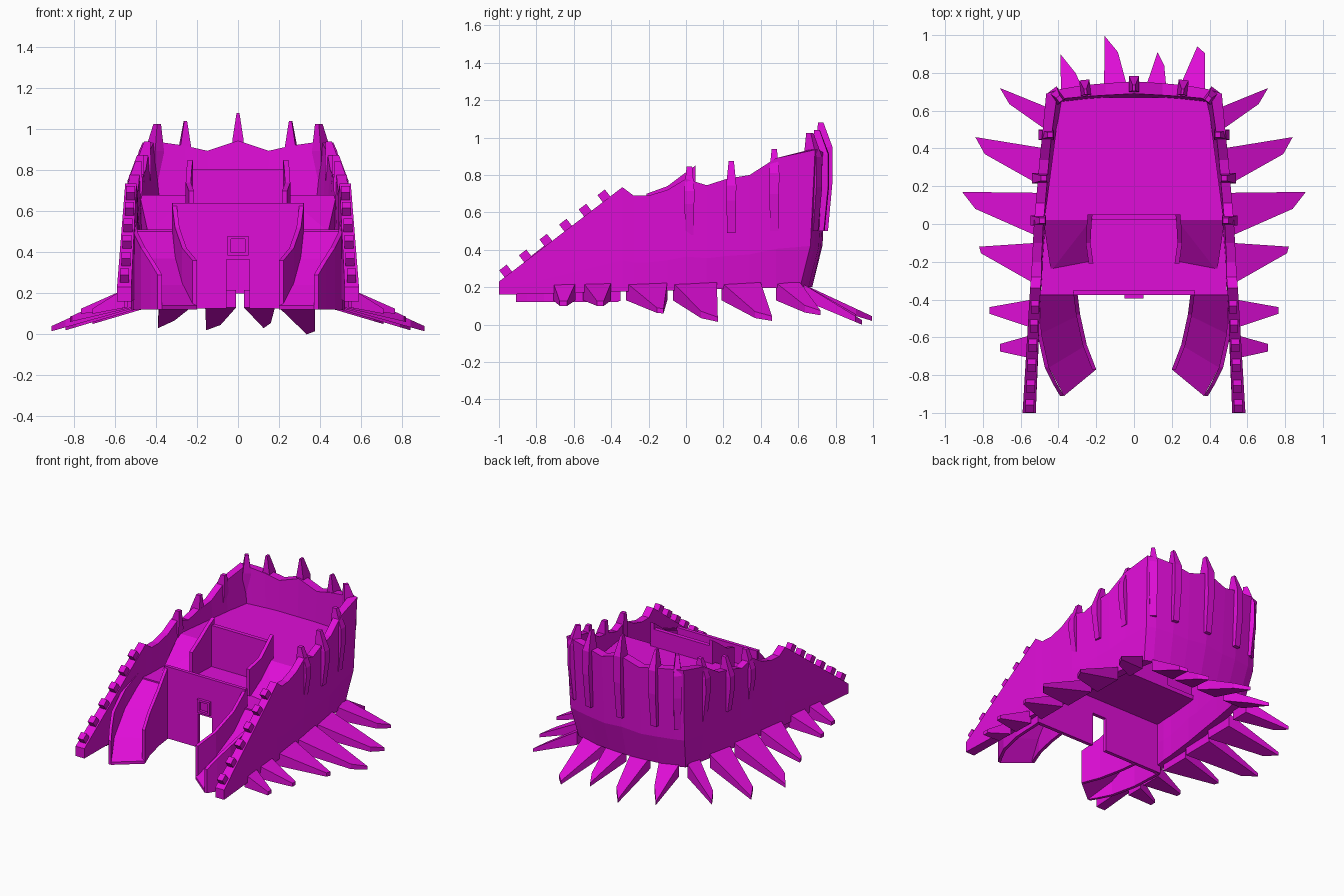
import bpy, bmesh
from mathutils import Vector

if "Cube" in bpy.data.objects:
    bpy.data.objects.remove(bpy.data.objects["Cube"])

mat = bpy.data.materials.new("magenta")
mat.diffuse_color = (0.74, 0.004, 0.68, 1)
mat.use_nodes = True
mat.node_tree.nodes["Principled BSDF"].inputs["Base Color"].default_value = mat.diffuse_color


def finish(name, bm, mirror=False):
    bmesh.ops.recalc_face_normals(bm, faces=bm.faces)
    me = bpy.data.meshes.new(name)
    bm.to_mesh(me)
    bm.free()
    me.materials.append(mat)
    ob = bpy.data.objects.new(name, me)
    bpy.context.collection.objects.link(ob)
    if mirror:
        m = ob.modifiers.new("Mirror", 'MIRROR')
        m.use_mirror_merge = False
    return ob


def hull(name, pts, mirror=False):
    bm = bmesh.new()
    vs = [bm.verts.new(p) for p in pts]
    res = bmesh.ops.convex_hull(bm, input=vs)
    junk = {g for g in res["geom_interior"] if isinstance(g, bmesh.types.BMVert)}
    bmesh.ops.delete(bm, geom=list(junk), context='VERTS')
    return finish(name, bm, mirror)


def box(name, x0, x1, y0, y1, z0, z1, mirror=False):
    return hull(name, [(x, y, z) for x in (x0, x1) for y in (y0, y1) for z in (z0, z1)], mirror)


def loft(name, rings, mirror=False):
    bm = bmesh.new()
    rs = [[bm.verts.new(p) for p in r] for r in rings]
    n = len(rs[0])
    for a, b in zip(rs, rs[1:]):
        for i in range(n):
            bm.faces.new((a[i], a[(i + 1) % n], b[(i + 1) % n], b[i]))
    bm.faces.new(rs[0])
    bm.faces.new(rs[-1])
    return finish(name, bm, mirror)


# Outer wall: stations (outer x, outer y, inner x, inner y, top z), front to back centre
stations = [
    (.59, -1, .52, -1, .23), (.55, -.34, .495, -.34, .735), (.545, -.28, .49, -.28, .69),
    (.54, -.2, .49, -.2, .69), (.535, -.1, .485, -.1, .72), (.53, 0, .48, 0, .78),
    (.52, .11, .47, .11, .745), (.51, .22, .46, .22, .78), (.50, .34, .45, .34, .80),
    (.485, .48, .435, .48, .89), (.465, .69, .41, .66, .935),
    (.40, .712, .365, .665, .935), (.27, .735, .26, .675, .92),
    (.15, .745, .15, .682, .895), (0, .755, 0, .69, .945)]


def wall_ring(s, sx):
    xo, yo, xi, yi, zt = s
    t = max(0, min(1, (yo + .4) / 1.1))
    zb = .16 + .04 * max(0, min(1, (yo + 1) / 1.6))
    back = 1 if yo > .65 else 0
    zm = zb + (zt - zb) * .3
    kx = xo / .465 if back else 1          # fade sideways taper toward the back centre
    lean = .05 * t * kx
    return [(sx * xo, yo, zt), (sx * (xo - .012 * t * kx), yo - .025 * back, zm),
            (sx * (xo - .04 * t * kx), yo - .08 * back, zb),
            (sx * (xi - lean), yi - .03 * back, zb),
            (sx * (xi - lean), yi - .025 * back, zm), (sx * xi, yi, zt)]


loft("outer_wall", [wall_ring(s, 1) for s in stations] + [wall_ring(s, -1) for s in stations[-2::-1]])

# Floors, front wall with door, inner panel
hull("upper_floor", [(sx * x, y, z) for sx in (1, -1) for x, y in ((.39, .67), (.475, .02))
                     for z in (.65, .68)])
box("lower_floor", -.49, .49, -.36, .05, .48, .51)
box("upper_panel", -.24, .24, .02, .05, .50, .805)
box("front_wall_side", .055, .32, -.375, -.35, .125, .64, True)
box("front_wall_outer", .32, .52, -.375, -.35, .125, .51, True)
box("front_wall_top", -.055, .055, -.375, -.35, .365, .64)
box("window_frame_side", .035, .05, -.395, -.37, .385, .48, True)
for z in (.385, .465):
    box("window_frame_bar", -.05, .05, -.395, -.37, z, z + .015)

# Lower curved ramps, open underneath, with walled rails down to the ground
inner = [(.30, -.36), (.285, -.48), (.25, -.64), (.20, -.77)]
outer = [(.50, -.36), (.49, -.58), (.45, -.76), (.37, -.91)]
ramp_z = [.51, .37, .24, .14]
loft("lower_ramp", [[(a[0], a[1], z - .02), (a[0], a[1], z), (b[0], b[1], z), (b[0], b[1], z - .02)]
                    for a, b, z in zip(inner, outer, ramp_z)], True)


def rail(name, path, tops, w, base):
    loft(name, [[(x, y, base), (x, y, z), (x + w, y, z), (x + w, y, base)]
                for (x, y), z in zip(path, tops)], True)


rail("lower_inner_rail", inner, [.64, .52, .42, .36], .022, .12)
rail("lower_outer_rail", outer[:3] + [(.405, -.85), outer[3]], [.58, .50, .42, .35, .29], .022, .12)

# Upper ramps with rails
hull("upper_ramp", [(.23, -.21, .5), (.44, -.25, .5), (.23, .03, .5), (.48, .03, .5),
                    (.23, .02, .68), (.48, .02, .68)], True)
rail("upper_rail", [(.22, .05), (.225, 0), (.23, -.1), (.215, -.21)],
     [.85, .815, .74, .70], .025, .5)

# Ground spikes on the sides: (tip, blunt corner, base rear y, base front y, base x, tip z)
for tip, kink, y1, y0, bx, tz in [
        ((.71, .72), (.66, .635), .61, .48, .44, .05), ((.84, .46), (.79, .37), .40, .19, .47, .02),
        ((.91, .17), (.84, .08), .165, -.07, .50, .015), ((.82, -.12), (.81, -.155), -.10, -.32, .52, .06),
        ((.765, -.44), (.765, -.475), -.40, -.55, .54, .10), ((.71, -.635), (.71, -.675), -.59, -.71, .55, .10)]:
    pts = [(bx, y, z) for y in (y0, y1) for z in (.13, .225)]
    for x, y in (tip, kink):
        f = (x - bx) / (tip[0] - bx)
        pts += [(x, y, .13 + f * (tz - .13)), (x, y, .225 + f * (tz - .2))]
    hull("side_spike", pts, True)

# Ground spikes at the back: (tip, blunt corner, base left x, base right x, tip z)
for tip, kink, x0, x1, tz in [
        ((-.39, .90), (-.31, .80), -.385, -.23, .03), ((-.155, .995), (-.085, .91), -.16, -.01, .02),
        ((.125, .91), (.16, .84), .03, .18, .03), ((.335, .94), (.375, .905), .20, .375, 0)]:
    pts = [(x, .63, z) for x in (x0, x1) for z in (.13, .215)]
    for x, y in (tip, kink):
        f = (y - .63) / (tip[1] - .63)
        pts += [(x, y, .13 + f * (tz - .13)), (x, y, .215 + f * (tz - .19))]
    hull("back_spike", pts)


# Pointed wall ribs: position on the wall face, outward direction, bottom and top z
def rib(x, y, nx, ny, z0, z1, tip, mirror=True):
    n = Vector((nx, ny, 0)).normalized()
    s = Vector((-n.y, n.x, 0))
    pts = []
    for z, d0, d1, w in ((z0, -.03, .004, .022), (z0 + .45 * (z1 - z0), -.045, .028, .026),
                         (z1 - .13, -.055, .028, .027), (z1, -.05, -.02, tip)):
        for d in (d0, d1):
            for k in (-w, w):
                pts.append(Vector((x, y, z)) + n * d + s * k)
    hull("wall_rib", pts, mirror)


rib(.52, .018, 1, 0, .48, .845, .015)
rib(.512, .242, 1, 0, .49, .875, .014)
rib(.478, .472, 1, 0, .50, .94, .014)
rib(.415, .69, .6, .8, .50, 1.025, .012)
rib(.26, .735, .1, 1, .50, 1.04, .007)
rib(0, .755, 0, 1, .50, 1.08, .007, False)

# Stud blocks along the sloping wall tops
slope = Vector((0, .66, .505)).normalized()
up = Vector((0, -slope.z, slope.y))
for y in (-.95, -.845, -.735, -.63, -.525, -.425):
    f = (y + 1) / .66
    c = Vector((.555 - .035 * f, y, .23 + .505 * f))
    hull("wall_stud", [c + Vector((a, 0, 0)) + slope * b + up * h
                       for a in (-.022, .022) for b in (-.025, .025) for h in (-.03, .047)], True)
